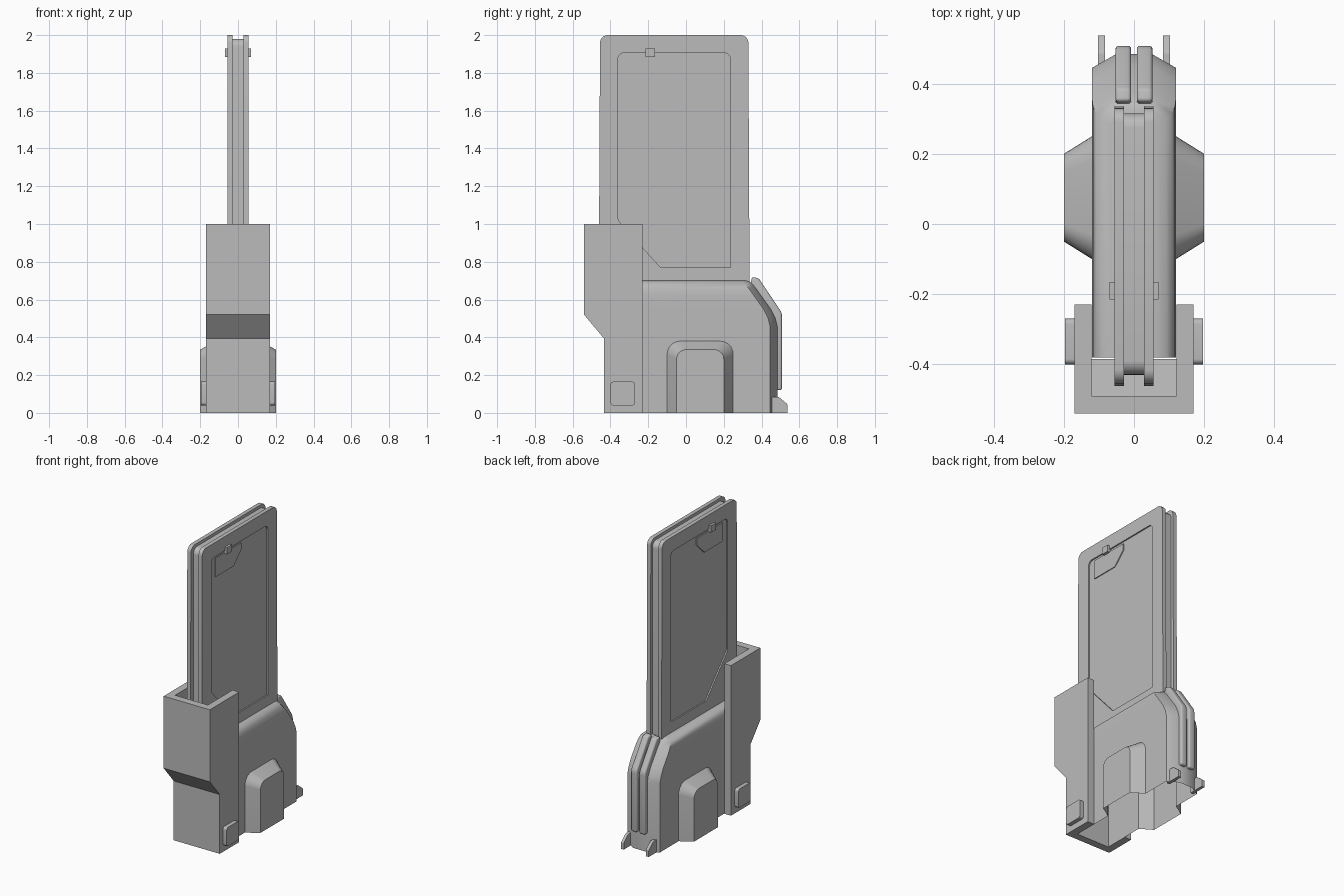
import bpy, bmesh, math
from mathutils import Vector

if "Cube" in bpy.data.objects:
    bpy.data.objects.remove(bpy.data.objects["Cube"])

grey = bpy.data.materials.new("plain grey")
grey.use_nodes = True
grey.diffuse_color = (0.5, 0.5, 0.5, 1)
for node in grey.node_tree.nodes:
    if node.type == 'BSDF_PRINCIPLED':
        node.inputs["Base Color"].default_value = (0.5, 0.5, 0.5, 1)


def rounded(points, steps=5):
    """Fillet the corners of a profile given as (y, z, radius)."""
    out = []
    for i, (y, z, r) in enumerate(points):
        p = Vector((y, z))
        if r == 0:
            out.append(p)
            continue
        a = Vector(points[i - 1][:2]) - p
        b = Vector(points[(i + 1) % len(points)][:2]) - p
        d = r / math.tan(a.angle(b) / 2)
        p0, p1 = p + a.normalized() * d, p + b.normalized() * d
        mid = (a.normalized() + b.normalized()).normalized()
        centre = p + mid * math.hypot(r, d)
        for k in range(steps + 1):
            v = p0.lerp(p1, k / steps) - centre
            out.append(centre + v.normalized() * r)
    return out


def loft(name, rings):
    """Skin a closed solid through matching rings of points."""
    bm = bmesh.new()
    loops = [[bm.verts.new(p) for p in ring] for ring in rings]
    n = len(loops[0])
    for a, b in zip(loops, loops[1:]):
        for i in range(n):
            j = (i + 1) % n
            bm.faces.new((a[i], a[j], b[j], b[i]))
    bm.faces.new(loops[0])
    bm.faces.new(loops[-1])
    bmesh.ops.recalc_face_normals(bm, faces=bm.faces)
    mesh = bpy.data.meshes.new(name)
    bm.to_mesh(mesh)
    bm.free()
    mesh.materials.append(grey)
    obj = bpy.data.objects.new(name, mesh)
    bpy.context.collection.objects.link(obj)
    return obj


def prism(name, points, x0, x1):
    profile = rounded(points)
    return loft(name, [[(x, p.x, p.y) for p in profile] for x in (x0, x1)])


def activate(obj):
    bpy.ops.object.select_all(action='DESELECT')
    obj.select_set(True)
    bpy.context.view_layer.objects.active = obj


def boolean(obj, tool, operation):
    mod = obj.modifiers.new("cut", 'BOOLEAN')
    mod.object, mod.operation, mod.solver = tool, operation, 'EXACT'
    activate(obj)
    bpy.ops.object.modifier_apply(modifier=mod.name)
    bpy.data.objects.remove(tool)


def bevel(obj, width, segments=3):
    mod = obj.modifiers.new("bevel", 'BEVEL')
    mod.width, mod.segments = width, segments
    mod.limit_method, mod.angle_limit = 'ANGLE', math.radians(50)
    activate(obj)
    bpy.ops.object.modifier_apply(modifier=mod.name)


def smooth(obj, degrees=35):
    activate(obj)
    bpy.ops.object.shade_smooth_by_angle(angle=math.radians(degrees))


# Lower housing: plan sections (height, half width, back) with a rounded top
FRONT = -0.38
levels = [(0, .12, .485), (.46, .12, .485), (.5, .12, .475), (.55, .12, .45),
          (.62, .12, .40), (.655, .117, .375), (.68, .108, .355),
          (.694, .092, .34), (.70, .065, .325)]
rings = []
for z, w, back in levels:
    half = [(w, FRONT), (w, back - .04), (.05, back)]
    ring = half + [(-x, y) for x, y in reversed(half)]
    rings.append([(x, y, z) for x, y in ring])
housing = loft("housing", rings)

# Side bulges, tapered outward and joined to the housing
inner = rounded([(-.10, 0, 0), (-.10, .38, .07), (.25, .38, .07), (.25, 0, 0)])
outer = rounded([(-.05, 0, 0), (-.05, .335, .05), (.20, .335, .05), (.20, 0, 0)])
for s in (1, -1):
    bulge = loft("bulge", [[(s * x, p.x, p.y) for p in ring]
                           for x, ring in ((.10, inner), (.12, inner), (.20, outer))])
    boolean(housing, bulge, 'UNION')

# The housing is hollow and open underneath
bm = bmesh.new()
bm.from_mesh(housing.data)
under = [f for f in bm.faces if all(v.co.z < .001 for v in f.verts)]
bmesh.ops.delete(bm, geom=under, context='FACES')
bm.to_mesh(housing.data)
bm.free()
smooth(housing)

# Front sleeve: a channel open at the back, top and bottom
sleeve = prism("front_sleeve", [(-.54, 1, 0), (-.54, .52, 0), (-.435, .395, 0),
                                (-.435, 0, 0), (-.23, 0, 0), (-.23, 1, 0)], -.17, .17)
channel = prism("channel", [(-.49, 1.1, 0), (-.49, .50, 0), (-.385, .375, 0),
                            (-.385, -.1, 0), (0, -.1, 0), (0, 1.1, 0)], -.121, .121)
boolean(sleeve, channel, 'DIFFERENCE')

# Core between the two tall plates
core = prism("plate_core", [(-.43, .6, 0), (-.43, 1.98, .04),
                            (.315, 1.98, .04), (.315, .6, 0)], -.029, .029)
smooth(core)

for s, side in ((1, "left"), (-1, "right")):
    # Tall plate with a shallow recessed panel
    plate = prism(side + "_plate", [(-.462, .6, 0), (-.455, 2, .04),
                                    (.33, 2, .04), (.337, .6, 0)], s * .028, s * .055)
    panel = prism("panel", [(-.36, 1.02, .04), (-.36, 1.905, .03), (.235, 1.905, .03),
                            (.235, .77, 0), (-.135, .77, 0)], s * .046, s * .08)
    boolean(plate, panel, 'DIFFERENCE')
    smooth(plate)

    # Tag and clip near the top of the panel
    prism(side + "_tag", [(-.31, 1.765, 0), (-.31, 1.89, 0), (-.04, 1.89, 0),
                          (-.04, 1.845, 0), (-.12, 1.765, 0)], s * .04, s * .052)
    prism(side + "_clip", [(-.215, 1.885, 0), (-.215, 1.93, 0),
                           (-.165, 1.93, 0), (-.165, 1.885, 0)], s * .04, s * .07)

    # Push button on the sleeve
    button = prism(side + "_button", [(-.40, .04, .015), (-.40, .165, .015),
                                      (-.27, .165, .015), (-.27, .04, .015)],
                   s * .165, s * .197)
    smooth(button)

    # Rib following the back of the housing
    rib = prism(side + "_rib", [(.33, .64, 0), (.35, .72, .01), (.385, .712, .02),
                                (.508, .53, .06), (.508, .12, 0), (.45, .12, 0),
                                (.45, .49, 0)], s * .008, s * .053)
    bevel(rib, .012)
    smooth(rib, 40)

    # Hook at the foot of the back
    hook = prism(side + "_hook", [(.43, 0, 0), (.43, .085, 0), (.49, .085, .02),
                                  (.538, .045, .015), (.538, 0, 0)], s * .082, s * .102)
    smooth(hook)
